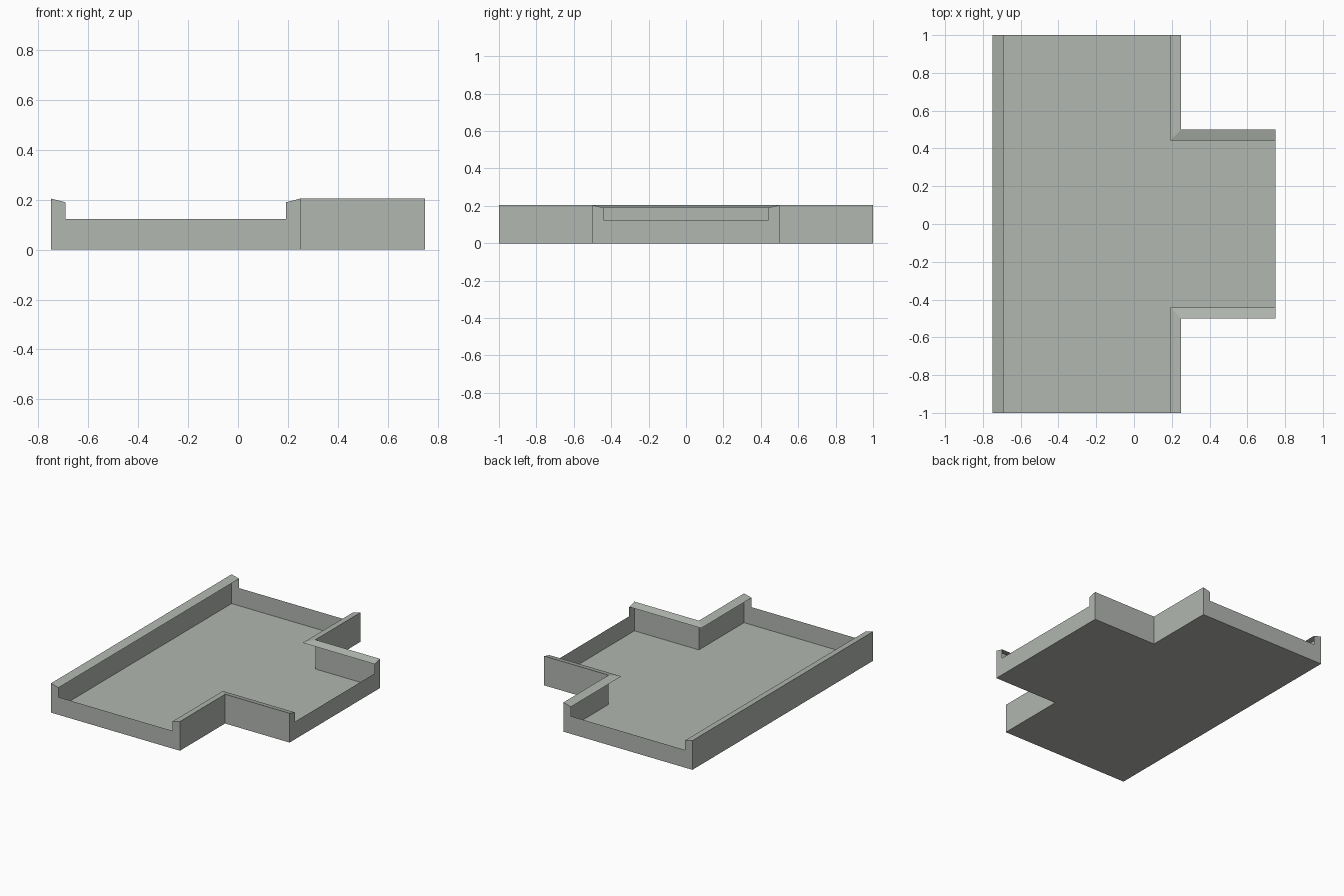
import bpy

if "Cube" in bpy.data.objects:
    bpy.data.objects.remove(bpy.data.objects["Cube"])

OUT_Z, IN_Z, LOW_Z = 0.205, 0.19, 0.124   # wall top, inner lip edge, low end panels
LIP = 0.058                               # lip width

stone = bpy.data.materials.new("grey green stone")
stone.diffuse_color = (0.445, 0.473, 0.434, 1)
stone.use_nodes = True
stone.node_tree.nodes["Principled BSDF"].inputs["Base Color"].default_value = stone.diffuse_color


def build(name, verts, faces):
    mesh = bpy.data.meshes.new(name)
    mesh.from_pydata(verts, [], faces)
    mesh.materials.append(stone)
    obj = bpy.data.objects.new(name, mesh)
    bpy.context.collection.objects.link(obj)
    return obj


def wall(name, outer, inner):
    """Thin upright wall along a path, with a lip sloping down to the inner path."""
    n = len(outer)
    verts = [(x, y, 0) for x, y in outer] + [(x, y, OUT_Z) for x, y in outer]
    verts += [(x, y, IN_Z) for x, y in inner]
    faces = []
    for row in (0, n):
        for i in range(n - 1):
            a = row + i
            faces.append((a, a + 1, a + 1 + n, a + n))
    build(name, verts, faces)


def end_panel(name, a, b, place):
    """Thin end panel from a to b, low in the middle with a raised lip at each side."""
    d = LIP if b > a else -LIP
    prof = [(a, 0), (b, 0), (b, OUT_Z), (b - d, IN_Z), (b - d, LOW_Z),
            (a + d, LOW_Z), (a + d, IN_Z), (a, OUT_Z)]
    build(name, [place(u, z) for u, z in prof], [tuple(range(len(prof)))])


# T-shaped floor
floor = [(-.75, -1), (.25, -1), (.25, -.5), (.75, -.5),
         (.75, .5), (.25, .5), (.25, 1), (-.75, 1)]
build("floor", [(x, y, 0) for x, y in floor], [tuple(range(8))])

# long straight wall
wall("long_wall", [(-.75, 1), (-.75, -1)], [(-.75 + LIP, 1), (-.75 + LIP, -1)])

# two L-shaped corner walls
for side, label in ((-1, "front"), (1, "back")):
    outer = [(.25, side), (.25, side * .5), (.75, side * .5)]
    inner = [(.25 - LIP, side), (.25 - LIP, side * (.5 - LIP)), (.75, side * (.5 - LIP))]
    if side > 0:
        outer.reverse()
        inner.reverse()
    wall(label + "_corner_wall", outer, inner)

# three end panels
end_panel("front_end", -.75, .25, lambda u, z: (u, -1, z))
end_panel("back_end", .25, -.75, lambda u, z: (u, 1, z))
end_panel("branch_end", -.5, .5, lambda u, z: (.75, u, z))
